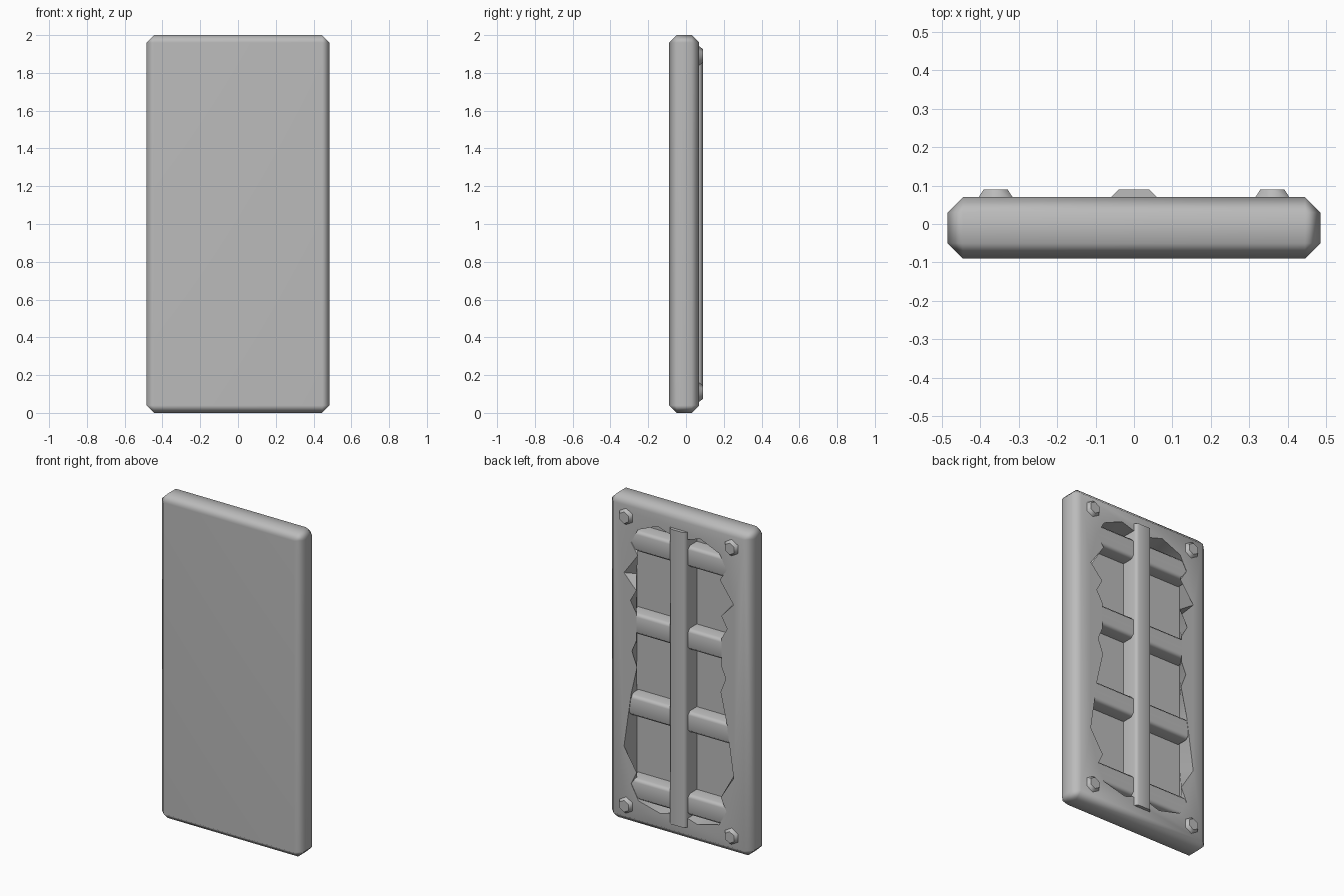
import bpy, bmesh, math
from mathutils import Matrix, Vector

cube = bpy.data.objects.get("Cube")
if cube:
    bpy.data.objects.remove(cube, do_unlink=True)

# One plain grey for everything
grey = bpy.data.materials.new("plain_grey")
grey.use_nodes = True
colour = (0.5, 0.5, 0.5, 1)
grey.diffuse_color = colour
grey.node_tree.nodes["Principled BSDF"].inputs["Base Color"].default_value = colour

BACK = 0.07      # rear skin
FLOOR = -0.02    # bottom of the rear recess


def finish(name, bm):
    bmesh.ops.recalc_face_normals(bm, faces=bm.faces[:])
    mesh = bpy.data.meshes.new(name)
    bm.to_mesh(mesh)
    bm.free()
    mesh.materials.append(grey)
    obj = bpy.data.objects.new(name, mesh)
    bpy.context.collection.objects.link(obj)
    bpy.ops.object.select_all(action="DESELECT")
    obj.select_set(True)
    bpy.context.view_layer.objects.active = obj
    bpy.ops.object.shade_smooth_by_angle(angle=math.radians(50))
    weighted = obj.modifiers.new("weighted_normals", "WEIGHTED_NORMAL")
    weighted.keep_sharp = True


def box(x0, x1, y0, y1, z0, z1):
    bm = bmesh.new()
    size = Vector((x1 - x0, y1 - y0, z1 - z0))
    mid = Vector((x0 + x1, y0 + y1, z0 + z1)) / 2
    bmesh.ops.create_cube(bm, size=1, matrix=Matrix.Translation(mid) @ Matrix.Diagonal(size).to_4x4())
    return bm


def chamfer(bm, edges, width):
    bmesh.ops.bevel(bm, geom=edges, offset=width, segments=1, affect="EDGES")


def rear_edges(bm, axis):
    """The rear edges of a box that run along one axis."""
    return [e for e in bm.edges
            if all(v.co.y > 0 for v in e.verts)
            and abs(e.verts[0].co[axis] - e.verts[1].co[axis]) > 0.5]


# Chamfered slab with its rear face opened
bm = box(-0.485, 0.485, -0.09, BACK, 0, 2)
chamfer(bm, bm.edges[:], 0.04)
rear = max(bm.faces, key=lambda f: f.calc_center_median().y)
rim = list(rear.edges)
bmesh.ops.delete(bm, geom=[rear], context="FACES_ONLY")

# Ragged hole outline, one half from top to bottom, then mirrored
half = [(0.06, 1.86), (0.147, 1.886), (0.278, 1.83), (0.326, 1.74), (0.28, 1.67),
        (0.374, 1.54), (0.29, 1.45), (0.33, 1.38), (0.29, 1.31), (0.29, 1.14),
        (0.32, 1.07), (0.285, 0.98), (0.326, 0.8), (0.374, 0.47), (0.287, 0.33),
        (0.325, 0.25), (0.275, 0.158), (0.125, 0.12), (0.06, 0.14)]
outline = half + [(-x, z) for x, z in reversed(half)]


def to_floor(x, z):
    f = 1 / max(abs(x) / 0.35, abs(z - 1) / 0.86)
    return (x * f, FLOOR, 1 + (z - 1) * f)


lip = [bm.verts.new((x, BACK, z)) for x, z in outline]
base = [bm.verts.new(to_floor(x, z)) for x, z in outline]
n = len(outline)
lip_edges = [bm.edges.new((lip[i], lip[(i + 1) % n])) for i in range(n)]

# Rear skin around the hole, then recess walls and floor
bmesh.ops.triangle_fill(bm, edges=rim + lip_edges, use_beauty=True, normal=(0, 1, 0))
for i in range(n):
    j = (i + 1) % n
    bm.faces.new((lip[i], lip[j], base[j], base[i]))
bm.faces.new(base)
finish("panel_body", bm)

# Horizontal ribs in the recess
for i in range(4):
    z = 0.985 + (i - 1.5) * 0.51
    bm = box(-0.34, 0.34, FLOOR - 0.01, BACK - 0.003, z - 0.065, z + 0.065)
    chamfer(bm, rear_edges(bm, 0), 0.02)
    finish(f"cross_rib_{i + 1}", bm)

# Upright bar over the ribs
bm = box(-0.06, 0.06, FLOOR - 0.01, 0.09, 0.085, 1.905)
chamfer(bm, rear_edges(bm, 2), 0.02)
finish("upright_bar", bm)

# Six-sided corner bolts
for side, sx in (("left", 1), ("right", -1)):
    for level, z in (("lower", 0.11), ("upper", 1.89)):
        bm = bmesh.new()
        place = (Matrix.Translation((sx * 0.36, 0.075, z))
                 @ Matrix.Rotation(-math.pi / 2, 4, "X"))
        bmesh.ops.create_cone(bm, cap_ends=True, segments=6, radius1=0.058,
                              radius2=0.036, depth=0.03, matrix=place)
        finish(f"{level}_{side}_bolt", bm)
